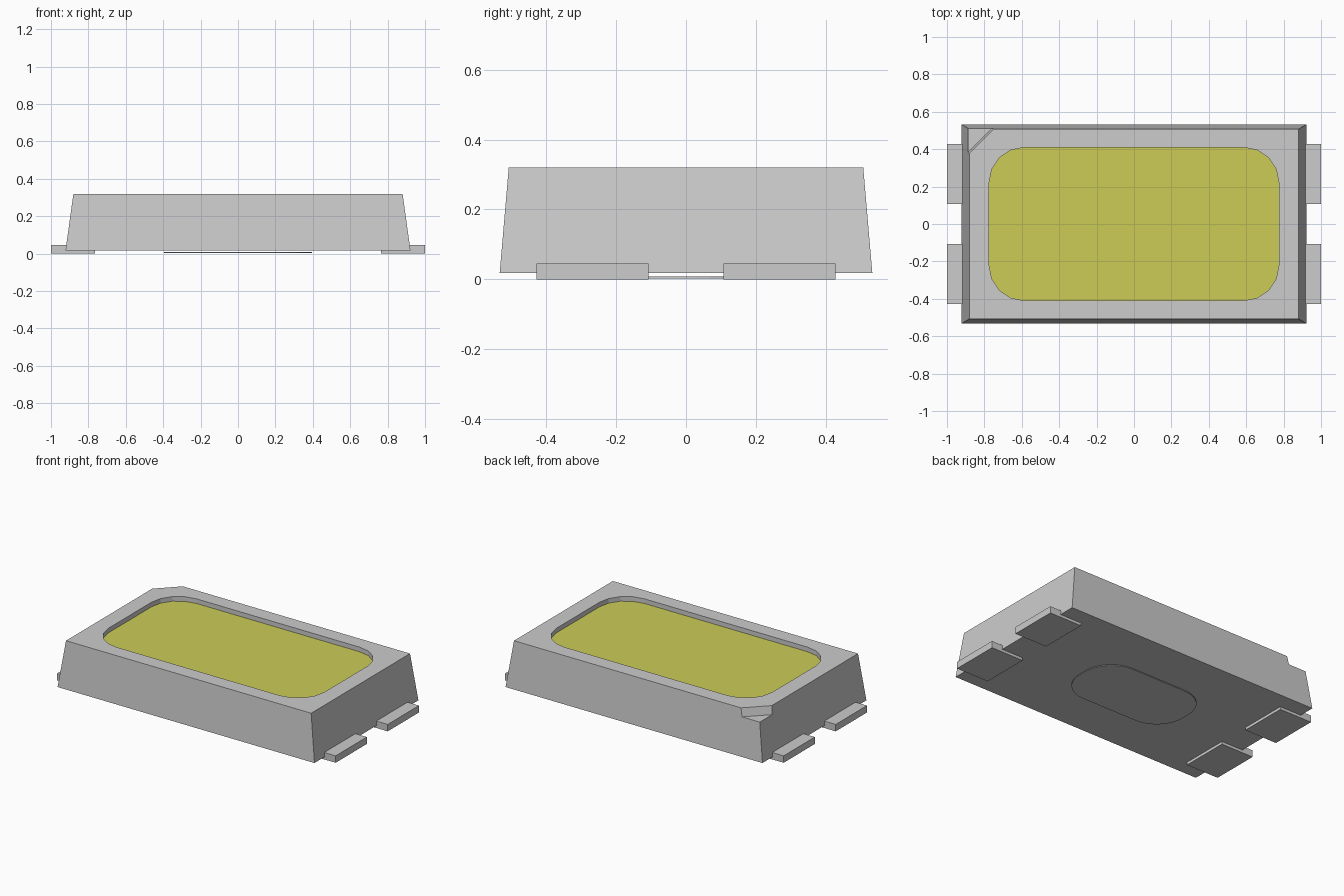
import bpy, bmesh, math

cube = bpy.data.objects.get("Cube")
if cube:
    bpy.data.objects.remove(cube, do_unlink=True)


def material(name, rgb):
    m = bpy.data.materials.new(name)
    m.use_nodes = True
    m.diffuse_color = (*rgb, 1)
    m.node_tree.nodes["Principled BSDF"].inputs["Base Color"].default_value = (*rgb, 1)
    return m


GREY = material("light grey", (0.604, 0.604, 0.604))
YELLOW = material("phosphor yellow", (0.604, 0.604, 0.095))


def loft(name, low, high, z0, z1, mats=(GREY,)):
    """Solid between two outlines with the same number of points."""
    bm = bmesh.new()
    a = [bm.verts.new((x, y, z0)) for x, y in low]
    b = [bm.verts.new((x, y, z1)) for x, y in high]
    bm.faces.new(a[::-1])
    bm.faces.new(b)
    n = len(a)
    for i in range(n):
        j = (i + 1) % n
        bm.faces.new((a[i], a[j], b[j], b[i]))
    bmesh.ops.recalc_face_normals(bm, faces=bm.faces)
    me = bpy.data.meshes.new(name)
    bm.to_mesh(me)
    bm.free()
    for m in mats:
        me.materials.append(m)
    ob = bpy.data.objects.new(name, me)
    bpy.context.collection.objects.link(ob)
    return ob


def rect(x0, x1, y0, y1):
    return [(x0, y0), (x1, y0), (x1, y1), (x0, y1)]


def rounded(hx, hy, r, seg):
    pts = []
    for k, (sx, sy) in enumerate([(1, 1), (-1, 1), (-1, -1), (1, -1)]):
        for i in range(seg + 1):
            t = math.pi / 2 * (k + i / seg)
            pts.append((sx * (hx - r) + r * math.cos(t), sy * (hy - r) + r * math.sin(t)))
    return pts


def corner(c):
    """Triangle outside the diagonal line x - y = c."""
    return [(-1.1, -1.1 - c), (0.8 + c, 0.8), (-1.1, 0.8)]


def cut(ob, cutter):
    cutter.hide_render = True
    mod = ob.modifiers.new("cut", "BOOLEAN")
    mod.operation = "DIFFERENCE"
    mod.solver = "EXACT"
    mod.object = cutter
    bpy.context.view_layer.objects.active = ob
    bpy.ops.object.modifier_apply(modifier=mod.name)
    bpy.data.objects.remove(cutter, do_unlink=True)


# Tapered housing with a lens recess and a marked corner
FLOOR = 0.29
housing = loft("housing", rect(-0.922, 0.922, -0.533, 0.533),
               rect(-0.88, 0.88, -0.507, 0.507), 0.018, 0.32, (GREY, YELLOW))
outline = rounded(0.775, 0.41, 0.19, 4)
cut(housing, loft("recess_cutter", outline, outline, FLOOR, 0.4))
cut(housing, loft("corner_cutter", corner(-1.272), corner(-1.242), 0.266, 0.374))

# Yellow lens surface on the recess floor
for p in housing.data.polygons:
    p.material_index = int(p.normal.z > 0.9 and abs(p.center.z - FLOOR) < 0.002)

# Four solder leads
for side, sx in (("left", 1), ("right", -1)):
    for end, sy in (("front", -1), ("back", 1)):
        r = rect(*sorted((0.765 * sx, sx)), *sorted((0.107 * sy, 0.427 * sy)))
        loft(f"{end}_{side}_lead", r, r, 0, 0.045)

# Thermal pad underneath
pad = rounded(0.395, 0.225, 0.195, 8)
loft("thermal_pad", pad, pad, 0.003, 0.009)
